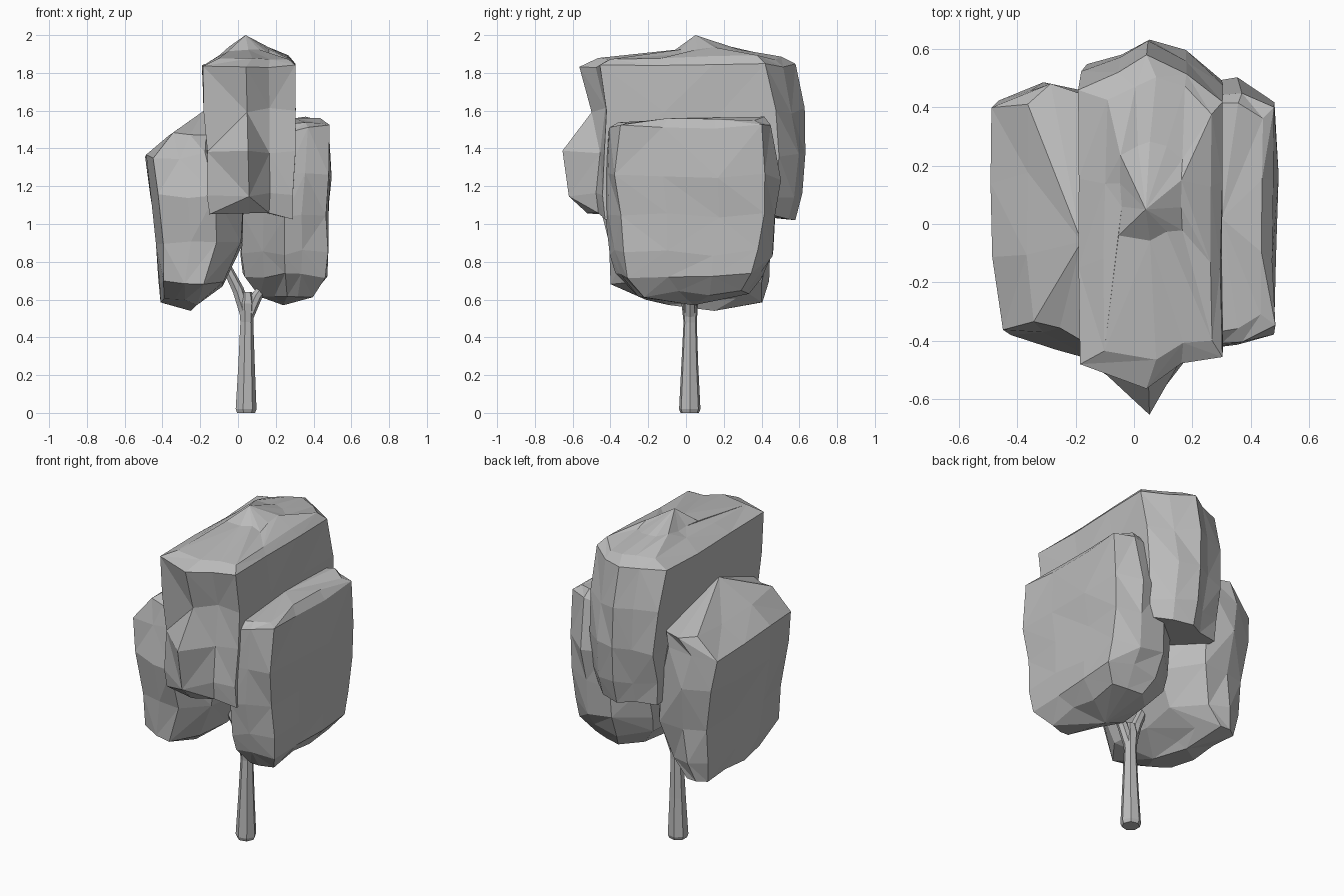
import bpy
import bmesh
import math
import random
from mathutils import Vector

random.seed(5)

default_cube = bpy.data.objects.get("Cube")
if default_cube:
    bpy.data.objects.remove(default_cube, do_unlink=True)

grey = bpy.data.materials.new("plain grey")
grey.use_nodes = True
colour = (0.5, 0.5, 0.5, 1)
grey.diffuse_color = colour
grey.node_tree.nodes["Principled BSDF"].inputs["Base Color"].default_value = colour


def finish(bm, name):
    """Turn a bmesh into a flat-shaded grey object."""
    bmesh.ops.recalc_face_normals(bm, faces=bm.faces)
    mesh = bpy.data.meshes.new(name)
    bm.to_mesh(mesh)
    bm.free()
    mesh.materials.append(grey)
    obj = bpy.data.objects.new(name, mesh)
    bpy.context.collection.objects.link(obj)
    return obj


def bridge(bm, rings, alternate=False):
    """Join consecutive vertex rings, optionally as irregular triangles."""
    count = len(rings[0])
    for low, high in zip(rings, rings[1:]):
        for i in range(count):
            j = (i + 1) % count
            a, b, c, d = low[i], low[j], high[j], high[i]
            if not alternate:
                bm.faces.new((a, b, c, d))
            elif random.random() < 0.5:
                bm.faces.new((a, b, c))
                bm.faces.new((a, c, d))
            else:
                bm.faces.new((a, b, d))
                bm.faces.new((b, c, d))


def fan(bm, ring, tip):
    """Close a ring with triangles around a tip point."""
    centre = bm.verts.new(tip)
    for i, vert in enumerate(ring):
        bm.faces.new((vert, ring[(i + 1) % len(ring)], centre))


def foliage(name, plan, levels, bottom, top, flip=1):
    """Stack a plan outline through levels of (z, x min, x max, y min, y max, nose)."""
    bm = bmesh.new()
    rings = []
    for z, x0, x1, y0, y1, nose in levels:
        ring = []
        for px, py in plan:
            x = (x0 + x1) / 2 + flip * px * (x1 - x0) / 2
            y = (y0 + y1) / 2 + py * (y1 - y0) / 2
            if py == -1:
                y -= nose
            ring.append(bm.verts.new((x + random.uniform(-0.01, 0.006) * flip * px,
                                      y + random.uniform(-0.015, 0.015),
                                      z + random.uniform(-0.02, 0.02))))
        rings.append(ring)
    bridge(bm, rings, alternate=True)
    fan(bm, rings[0], bottom)
    fan(bm, rings[-1], top)
    return finish(bm, name)


def limb(name, path, sides=7):
    """Tapered tube along points of (x, y, z, radius)."""
    bm = bmesh.new()
    rings = []
    points = [Vector(p[:3]) for p in path]
    for i, p in enumerate(points):
        along = points[min(i + 1, len(points) - 1)] - points[max(i - 1, 0)]
        turn = Vector((0, 0, 1)).rotation_difference(along)
        ring = []
        for k in range(sides):
            angle = math.tau * k / sides
            spoke = Vector((math.cos(angle), math.sin(angle), 0)) * path[i][3]
            ring.append(bm.verts.new(p + turn @ spoke))
        rings.append(ring)
    bridge(bm, rings)
    bm.faces.new(rings[0])
    bm.faces.new(rings[-1])
    return finish(bm, name)


# Forked trunk
limb("trunk", [(.04, .02, 0, .05), (.04, .02, .02, .058), (.043, .02, .25, .046),
               (.045, .022, .48, .036), (.045, .02, .58, .045), (.045, .02, .64, .03)])
limb("right_branch", [(.04, .02, .52, .032), (0, .015, .65, .032),
                      (-.07, 0, .79, .025), (-.15, 0, .95, .015)])
limb("left_branch", [(.055, .02, .52, .032), (.1, .02, .62, .03), (.2, .02, .76, .02)])

# Tall middle foliage, with a nose at the front and flat flanks
middle_plan = [(-1, -.9), (-.05, -1), (.45, -.88), (1, -.84), (1, -.3), (1, .25),
               (1, .72), (.5, .9), (-.05, 1), (-.45, .9), (-1, .82), (-1, .25), (-1, -.3)]
foliage("middle_foliage", middle_plan,
        [(1.04, -.15, .29, -.53, .59, 0), (1.16, -.16, .3, -.54, .62, .07),
         (1.37, -.17, .3, -.52, .64, .12), (1.6, -.18, .3, -.51, .62, 0),
         (1.83, -.19, .3, -.55, .57, 0), (1.89, -.1, .27, -.47, .51, 0),
         (1.92, -.05, .17, -.06, .27, 0)],
        (.05, 0, 1.08), (.04, .05, 2))

# Lower side clumps with a flat outer side and a bevelled inner side
left_plan = [(-1, 0), (-.5, -.5), (0, -1), (.4, -.96), (1, -.86), (1, -.3), (1, .3),
             (1, .87), (.4, 1), (-.3, 1), (-1, .65)]
foliage("left_foliage", left_plan,
        [(.63, .12, .4, -.25, .33, 0), (.73, .03, .47, -.37, .41, 0),
         (.85, .01, .48, -.4, .45, 0), (1.05, .02, .475, -.42, .48, 0),
         (1.25, .04, .49, -.43, .49, 0), (1.51, .12, .48, -.41, .45, 0),
         (1.55, .16, .44, -.36, .41, 0)],
        (.24, .04, .57), (.3, .02, 1.56))
right_plan = [(-1, -.65), (-.4, -1), (.2, -.92), (.85, -.84), (1, -.3), (1, .3),
              (1, .87), (.4, 1), (-.3, .95), (-1, .5), (-1, 0)]
foliage("right_foliage", right_plan,
        [(.59, -.41, -.22, -.2, .41, 0), (.69, -.42, -.08, -.4, .43, 0),
         (.9, -.43, .02, -.42, .46, 0), (1.15, -.46, .03, -.46, .48, 0),
         (1.36, -.49, -.04, -.42, .46, 0), (1.47, -.37, -.08, -.4, .48, 0)],
        (-.25, .15, .54), (-.18, -.06, 1.6), flip=-1)
